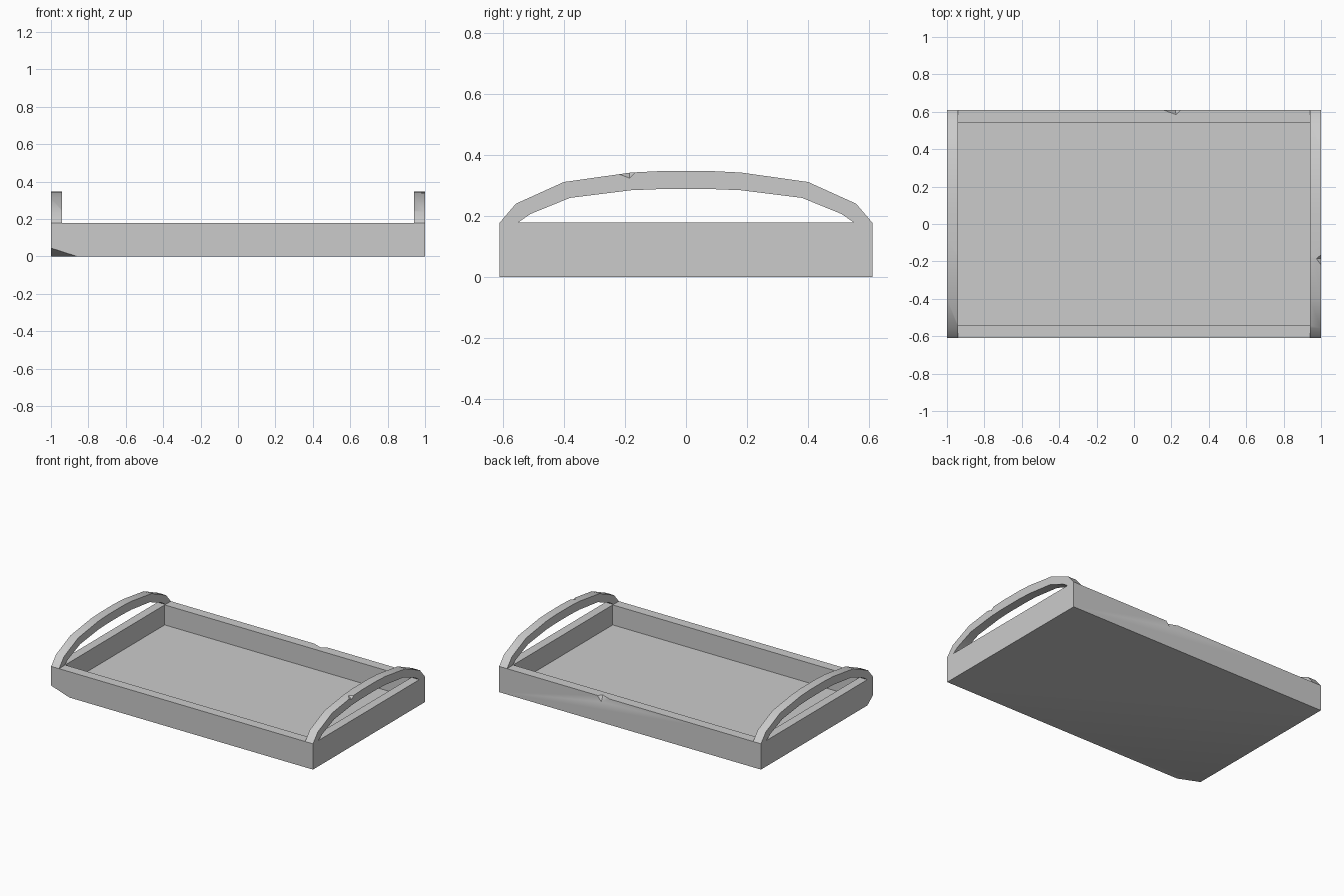
import bpy, bmesh
from mathutils import Vector

cube = bpy.data.objects.get("Cube")
if cube:
    bpy.data.objects.remove(cube, do_unlink=True)

HALF_X, HALF_Y = 1.0, 0.61
INNER_X, INNER_Y = 0.94, 0.543
RIM, FLOOR = 0.178, 0.04

grey = bpy.data.materials.new("plain grey")
grey.use_nodes = True
grey.diffuse_color = (0.6, 0.6, 0.6, 1)
grey.node_tree.nodes["Principled BSDF"].inputs["Base Color"].default_value = grey.diffuse_color


def make_object(name, bm):
    bmesh.ops.recalc_face_normals(bm, faces=bm.faces)
    mesh = bpy.data.meshes.new(name)
    bm.to_mesh(mesh)
    bm.free()
    mesh.materials.append(grey)
    obj = bpy.data.objects.new(name, mesh)
    bpy.context.collection.objects.link(obj)
    return obj


def hull(name, points):
    bm = bmesh.new()
    verts = [bm.verts.new(p) for p in points]
    result = bmesh.ops.convex_hull(bm, input=verts)
    spare = [v for v in bm.verts if not v.link_faces]
    bmesh.ops.delete(bm, geom=spare, context='VERTS')
    return make_object(name, bm)


def box(name, low, high):
    return hull(name, [(x, y, z) for x in (low[0], high[0])
                       for y in (low[1], high[1]) for z in (low[2], high[2])])


def chip(name, points, outward):
    # Sweeps the corners of a nick out of the body
    points = [Vector(p) for p in points]
    return hull(name, points + [p + Vector(outward) for p in points])


# Side silhouette: end wall with an arched handle, drawn in the YZ plane
outer = [(HALF_Y, RIM), (0.557, 0.24), (0.4, 0.311), (0.18, 0.342), (0.08, 0.347)]
inner = [(0.55, RIM), (0.51, 0.206), (0.38, 0.259), (0.18, 0.284), (0.08, 0.288)]
outer += [(-y, z) for y, z in reversed(outer)]
inner += [(-y, z) for y, z in reversed(inner)]

bm = bmesh.new()
top = [bm.verts.new((-HALF_X, y, z)) for y, z in outer]
under = [bm.verts.new((-HALF_X, y, z)) for y, z in inner]
for i in range(len(top) - 1):
    bm.faces.new((top[i], top[i + 1], under[i + 1], under[i]))
foot = [bm.verts.new((-HALF_X, y, 0)) for y in (-HALF_Y, HALF_Y)]
bm.faces.new((top[0], under[0], under[-1], top[-1], *foot))
# Extrude the silhouette along the full length
grown = bmesh.ops.extrude_face_region(bm, geom=bm.faces[:])
moved = [g for g in grown["geom"] if isinstance(g, bmesh.types.BMVert)]
bmesh.ops.translate(bm, verts=moved, vec=(2 * HALF_X, 0, 0))
tray = make_object("serving_tray", bm)

# Cutters: space between handles, tray hollow, and three small nicks
cutters = [
    box("rim_cutter", (-INNER_X, -1, RIM), (INNER_X, 1, 1)),
    box("hollow_cutter", (-INNER_X, -INNER_Y, FLOOR), (INNER_X, INNER_Y, 0.5)),
    chip("corner_nick", [(-0.86, -HALF_Y, 0), (-HALF_X, -0.55, 0), (-HALF_X, -HALF_Y, 0.045)],
         (-0.1, -0.1, -0.1)),
    chip("back_rim_nick", [(0.155, HALF_Y, RIM), (0.25, HALF_Y, RIM),
                           (0.225, 0.585, RIM), (0.22, HALF_Y, 0.142)], (0, 0.05, 0.05)),
    chip("handle_nick", [(HALF_X, -0.22, 0.337), (HALF_X, -0.165, 0.343),
                         (0.974, -0.185, 0.342), (HALF_X, -0.185, 0.324)], (0.05, 0, 0.05)),
]
for cutter in cutters:
    cutter.hide_render = True
    mod = tray.modifiers.new(cutter.name, 'BOOLEAN')
    mod.operation = 'DIFFERENCE'
    mod.solver = 'EXACT'
    mod.object = cutter

# Apply the cuts, then discard the cutters
bpy.context.view_layer.update()
graph = bpy.context.evaluated_depsgraph_get()
cut_mesh = bpy.data.meshes.new_from_object(tray.evaluated_get(graph))
tray.modifiers.clear()
tray.data = cut_mesh
for cutter in cutters:
    bpy.data.objects.remove(cutter, do_unlink=True)

# Smooth the handle curve while keeping the edges crisp
bpy.ops.object.select_all(action='DESELECT')
tray.select_set(True)
bpy.context.view_layer.objects.active = tray
bpy.ops.object.shade_smooth_by_angle(angle=0.7)
